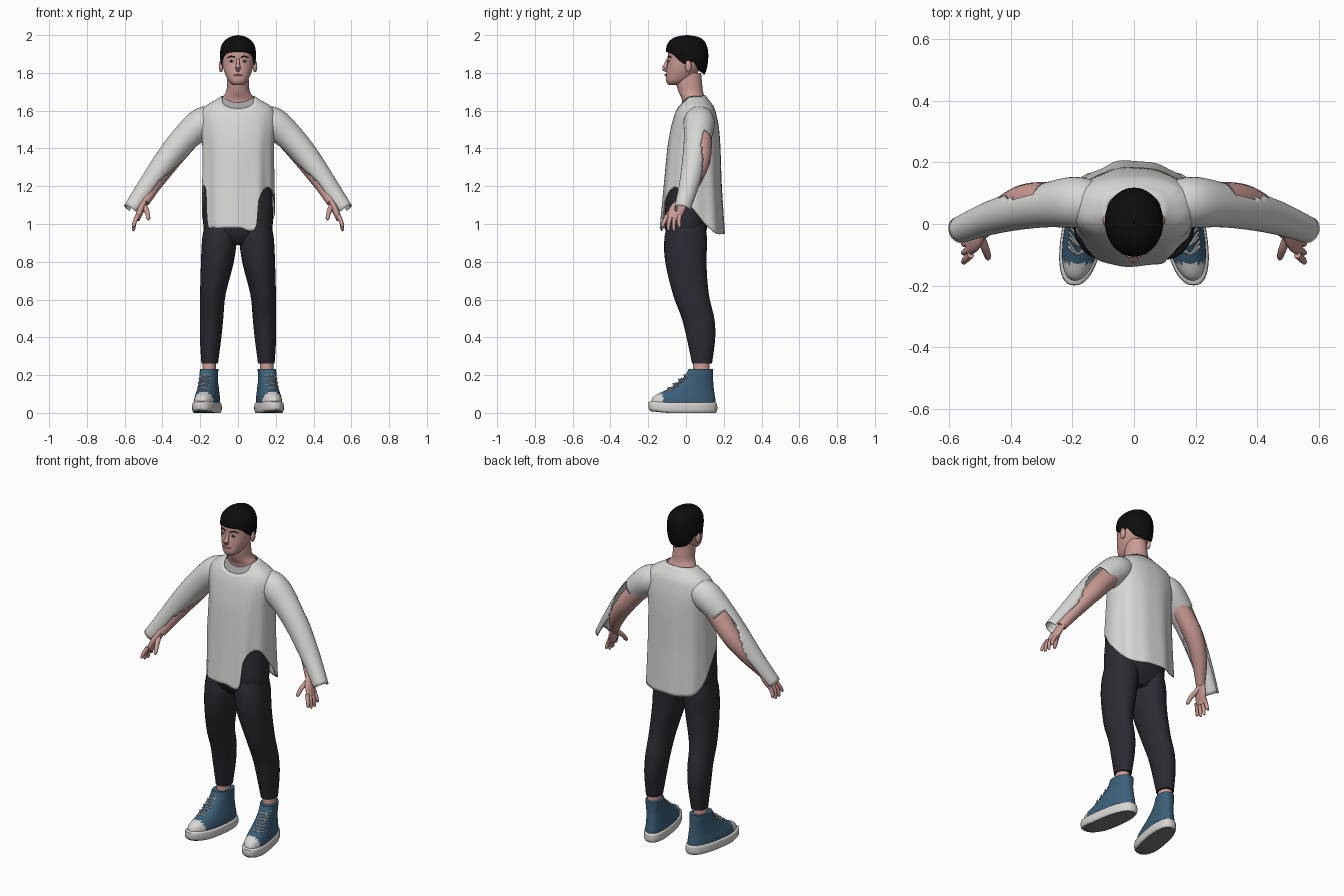
import bpy, bmesh
from math import sin, cos, radians, copysign, pi, sqrt
from mathutils import Vector

cube = bpy.data.objects.get("Cube")
if cube:
    bpy.data.objects.remove(cube)


def material(name, r, g, b):
    m = bpy.data.materials.new(name)
    m.use_nodes = True
    m.diffuse_color = (r, g, b, 1)
    m.node_tree.nodes["Principled BSDF"].inputs["Base Color"].default_value = (r, g, b, 1)
    return m


SKIN = material("skin", .60, .33, .30)
LIPS = material("lips", .42, .19, .18)
HAIR = material("black hair", .004, .004, .004)
SHIRT = material("light shirt", .68, .68, .66)
COLLAR = material("grey collar", .36, .36, .37)
PANTS = material("dark trousers", .024, .024, .032)
BLUE = material("blue canvas", .045, .115, .19)
WHITE = material("white rubber", .68, .67, .64)
SOLE = material("grey sole", .2, .2, .2)


def at(table, x):
    """Smooth interpolation of table rows keyed by their first value."""
    n = len(table)
    i = max([0] + [k for k in range(n - 1) if table[k][0] <= x])
    a, b = table[i], table[i + 1]
    h = b[0] - a[0]
    t = min(max((x - a[0]) / h, 0), 1)

    def slope(j, k):
        p, q = table[max(j - 1, 0)], table[min(j + 1, n - 1)]
        return (q[k] - p[k]) / (q[0] - p[0]) * h

    return [a[k] * (1 + 2 * t) * (1 - t) ** 2 + b[k] * t * t * (3 - 2 * t)
            + slope(i, k) * t * (1 - t) ** 2 - slope(i + 1, k) * t * t * (1 - t)
            for k in range(1, len(a))]


def finish(name, bm, mats, rule=None, mirror=False, thick=0):
    bmesh.ops.remove_doubles(bm, verts=bm.verts, dist=.0002)
    bmesh.ops.recalc_face_normals(bm, faces=bm.faces)
    for f in bm.faces:
        f.material_index = rule(f.calc_center_median(), f.normal) if rule else 0
    me = bpy.data.meshes.new(name)
    bm.to_mesh(me)
    bm.free()
    for m in mats:
        me.materials.append(m)
    me.shade_smooth()
    me.set_sharp_from_angle(angle=radians(50))
    ob = bpy.data.objects.new(name, me)
    bpy.context.scene.collection.objects.link(ob)
    if mirror:
        ob.modifiers.new("Mirror", 'MIRROR')
    if thick:
        ob.modifiers.new("Thickness", 'SOLIDIFY').thickness = thick
    return ob


def skin_rings(bm, rings, caps, keep=None):
    n = len(rings[0])
    for r, (a, b) in enumerate(zip(rings, rings[1:])):
        for i in range(n):
            j = (i + 1) % n
            if keep is None or keep(r, i):
                bm.faces.new((a[i], a[j], b[j], b[i]))
    if caps:
        bm.faces.new(rings[0])
        bm.faces.new(rings[-1])


def loft(name, prof, mats, low=None, top=None, rows=20, cols=48, power=2, ease=1,
         ripple=0, caps=True, shape=None, **kw):
    """Upright body; rows are (z, centre x, half width, front y, back y)."""
    bm = bmesh.new()
    low, top = low or (lambda d: prof[0][0]), top or (lambda d: prof[-1][0])
    rings = []
    for r in range(rows + 1):
        ring = []
        for c in range(cols):
            d = -270 + 360 * c / cols
            s = (r / rows) ** ease
            z = top(d) + (low(d) - top(d)) * s
            cx, rx, yf, yb = at(prof, z)
            e = [copysign(abs(w) ** (2 / power), w) for w in (cos(radians(d)), sin(radians(d)))]
            g = 1 + ripple * s * (1 + cos(radians(d * 9)) * sin(radians(d * 2 + 30)))
            p = Vector((cx + rx * e[0] * g, (yf + yb) / 2 + (yb - yf) / 2 * e[1] * g, z))
            if shape:
                shape(p)
            ring.append(bm.verts.new(p))
        rings.append(ring)
    skin_rings(bm, rings, caps)
    return finish(name, bm, mats, **kw)


def tube(name, pts, mat, steps=6, sides=16, stretch=(1, 1, 1), caps=True, keep=None, **kw):
    """Round limb along points (x, y, z, radius)."""
    bm = bmesh.new()
    table = [(i, *p) for i, p in enumerate(pts)]
    count = steps * (len(pts) - 1)
    rows = [at(table, i / steps) for i in range(count + 1)]
    rings, dirs = [], []
    for i, (x, y, z, r) in enumerate(rows):
        tan = Vector(rows[min(i + 1, count)][:3]) - Vector(rows[max(i - 1, 0)][:3])
        q = tan.to_track_quat('Z', 'Y')
        ds = [q @ Vector((cos(2 * pi * k / sides), sin(2 * pi * k / sides), 0)) for k in range(sides)]
        dirs.append(ds)
        rings.append([bm.verts.new(Vector((x, y, z)) + d * Vector(stretch) * r) for d in ds])
    skin_rings(bm, rings, caps, keep and (lambda r, i: keep(rows[r][0], dirs[r][i])))
    return finish(name, bm, [mat], **kw)


def blob(name, centre, size, mat, mirror=False):
    bm = bmesh.new()
    bmesh.ops.create_uvsphere(bm, u_segments=16, v_segments=10, radius=1)
    for v in bm.verts:
        v.co = v.co * Vector(size) + Vector(centre)
    return finish(name, bm, [mat], mirror=mirror)


# Head, hair and neck
head = [(1.735, 0, .022, -.09, -.03), (1.75, 0, .044, -.104, .0), (1.78, 0, .062, -.106, .04),
        (1.82, 0, .077, -.102, .075), (1.87, 0, .085, -.096, .095), (1.92, 0, .085, -.094, .1),
        (1.96, 0, .07, -.07, .085), (1.985, 0, .035, -.03, .045)]
loft("head", head, [SKIN], power=2.2)
loft("neck", [(1.60, 0, .10, -.02, .11), (1.66, 0, .088, -.022, .105), (1.70, 0, .063, -.04, .09),
              (1.75, 0, .058, -.052, .085), (1.80, 0, .055, -.05, .08)], [SKIN])
hairline = [(-270, 1.79), (-220, 1.81), (-195, 1.86), (-180, 1.84), (-160, 1.86), (-135, 1.9),
            (-90, 1.91), (-45, 1.9), (-20, 1.86), (0, 1.84), (15, 1.86), (40, 1.81), (90, 1.79)]
loft("hair", [(1.78, 0, .07, -.06, .095), (1.83, 0, .088, -.09, .112), (1.9, 0, .095, -.105, .118),
              (1.95, 0, .086, -.1, .108), (1.98, 0, .06, -.075, .085), (1.993, 0, .035, -.045, .055),
              (2.0, 0, .002, .0, .01)], [HAIR], low=lambda d: at(hairline, d)[0], ease=2, thick=.008, caps=False)


def face_y(x, z):
    _, rx, yf, yb = at(head, z)
    return (yf + yb) / 2 - (yb - yf) / 2 * sqrt(max(0, 1 - (x / rx) ** 2))


# Facial features
blob("ear", (.09, .012, 1.835), (.012, .018, .032), SKIN, True)
blob("eye_white", (.034, face_y(.034, 1.862) - .003, 1.862), (.015, .005, .006), WHITE, True)
blob("pupil", (.034, face_y(.034, 1.862) - .006, 1.862), (.006, .004, .006), HAIR, True)
tube("eyebrow", [(x, face_y(x, z) - .003, z, .003) for x, z in ((.016, 1.882), (.036, 1.888), (.056, 1.88))],
     HAIR, sides=8, mirror=True)
tube("nose", [(0, -.094, 1.875, .007), (0, -.106, 1.845, .010), (0, -.114, 1.824, .014), (0, -.1, 1.812, .008)],
     SKIN, sides=12)
tube("lips", [(x, face_y(x, 1.788) - .003, 1.788, r) for x, r in ((-.026, .002), (0, .006), (.026, .002))],
     LIPS, sides=10)

# Shirt body with ragged hem, and collar inset
torso = [(.94, 0, .19, -.137, .2), (1.2, 0, .187, -.115, .186), (1.42, 0, .188, -.095, .18),
         (1.52, 0, .198, -.077, .172), (1.58, 0, .198, -.06, .16), (1.62, 0, .178, -.042, .148),
         (1.645, 0, .14, -.026, .13), (1.662, 0, .11, -.018, .117), (1.68, 0, .085, -.014, .105)]
hem = [(-270, .95), (-230, .95), (-205, .99), (-185, 1.08), (-165, 1.18), (-150, 1.18), (-145, 1.0),
       (-135, .98), (-90, .98), (-64, .98), (-60, 1.12), (-40, 1.19), (-20, 1.17), (5, 1.06),
       (25, .99), (45, .95), (90, .95)]
neckline = [(-270, 1.68), (-160, 1.675), (-135, 1.66), (-90, 1.612), (-45, 1.66), (-20, 1.675), (90, 1.68)]
loft("shirt_body", torso, [SHIRT], low=lambda d: at(hem, d)[0], top=lambda d: at(neckline, d)[0],
     rows=40, cols=120, power=2.3, ripple=.03, caps=False, thick=.005)
loft("collar_inset", [(z, 0, rx - .007, yf + .007, yb - .007) for z, _, rx, yf, yb in torso], [COLLAR],
     low=lambda d: 1.57, top=lambda d: 1.664, caps=False, power=2.3)


# Sleeves, open along the back of the upper arm and inside of the forearm
def sleeve_keep(x, d):
    t = min(max((x - .34) / .1, 0), 1)
    opening = Vector((-.1, .9, -.35)).lerp(Vector((-.75, .3, -.55)), t).normalized()
    return x < .27 or x > .57 or d.dot(opening) < .3


tube("sleeve", [(.12, .065, 1.56, .07), (.19, .07, 1.532, .083), (.28, .062, 1.455, .073),
                (.372, .045, 1.348, .064), (.47, .018, 1.212, .054), (.567, -.02, 1.075, .043)],
     SHIRT, steps=8, sides=32, caps=False, keep=sleeve_keep, mirror=True, thick=.004)

# Arms and hands
tube("arm", [(.2, .075, 1.52, .06), (.28, .08, 1.43, .057), (.36, .075, 1.33, .052),
             (.435, .035, 1.225, .043), (.495, -.025, 1.115, .026)], SKIN, mirror=True)
tube("palm", [(.49, -.02, 1.125, .017), (.512, -.045, 1.08, .025), (.535, -.07, 1.025, .02)], SKIN,
     stretch=(.7, 1.75, 1), mirror=True)
for i, (name, tip) in enumerate([("index", .988), ("middle", .972), ("ring", .97), ("little", .985)]):
    y = -.1 + .022 * i
    tube(name + "_finger", [(.53, y, 1.045, .012), (.547, y - .016 + .004 * i, 1.01, .011),
                            (.553, y - .024 + .008 * i, tip, .008), (.552, y - .025 + .008 * i, tip - .006, .002)],
         SKIN, sides=10, mirror=True)
tube("thumb", [(.5, -.04, 1.1, .016), (.482, -.082, 1.065, .013), (.474, -.108, 1.03, .01),
               (.474, -.113, 1.02, .002)], SKIN, sides=10, mirror=True)

# Trousers
loft("trouser_hips", [(.89, 0, .09, -.06, .07), (.94, 0, .165, -.1, .1), (1.0, 0, .184, -.113, .115),
                      (1.12, 0, .183, -.107, .12), (1.25, 0, .178, -.095, .12)], [PANTS], power=2.3)
loft("trouser_leg", [(.262, .15, .044, .032, .138), (.4, .145, .057, .003, .155), (.5, .14, .062, -.022, .15),
                     (.62, .134, .067, -.067, .122), (.8, .109, .087, -.11, .108), (.92, .098, .092, -.115, .112),
                     (1.0, .092, .085, -.1, .1)], [PANTS], cols=32, mirror=True)
loft("ankle", [(.18, .155, .036, .035, .125), (.3, .15, .036, .04, .125)], [SKIN], rows=4, cols=24, mirror=True)


# Shoes: toes turn slightly outwards
def toe_out(p):
    p.x += (.06 - p.y) * .16
    p.z += max(0, -p.y - .1) * .1


loft("shoe_upper", [(.04, .152, .062, -.186, .158), (.075, .152, .061, -.176, .155), (.1, .152, .057, -.142, .151),
                    (.13, .153, .052, -.088, .147), (.17, .155, .047, -.035, .144), (.2, .156, .047, -.003, .144),
                    (.232, .156, .047, .014, .143)], [BLUE, WHITE], power=2.3, shape=toe_out, mirror=True,
     rule=lambda c, n: int(c.y < -.125))
loft("shoe_sole", [(0, .152, .062, -.185, .158), (.012, .152, .069, -.197, .165), (.048, .152, .068, -.197, .164),
                   (.054, .152, .062, -.187, .159)], [WHITE, SOLE], rows=9, power=2.4, shape=toe_out, mirror=True,
     rule=lambda c, n: int(n.z < -.6))

# Crossed laces up the tongue
for i in range(4):
    z = .125 + .023 * i
    y = -.096 + .029 * i
    x = .156 + (.06 - y) * .16
    for s in (-1, 1):
        tube("lace", [(x - .034 * s, y + .026, z - .004, .004), (x, y - .002, z + .006, .004),
                      (x + .034 * s, y + .042, z + .012, .004)], WHITE, steps=4, sides=6, mirror=True)
